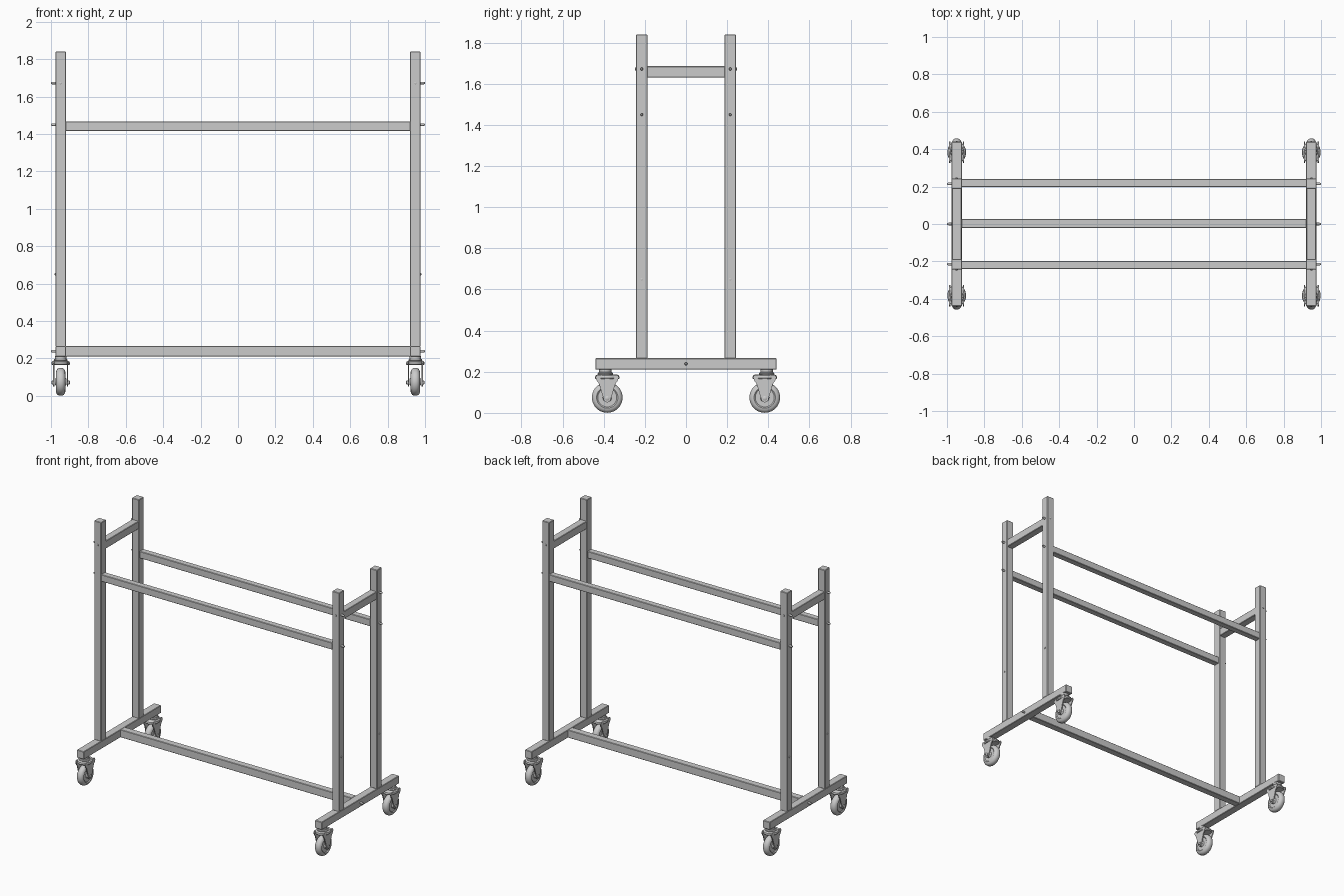
import bpy, bmesh, math
from mathutils import Matrix, Vector

if "Cube" in bpy.data.objects:
    bpy.data.objects.remove(bpy.data.objects["Cube"])

POST_X, POST_Y, T = 0.948, 0.215, 0.056


def finish(name, bm, smooth=False):
    bmesh.ops.recalc_face_normals(bm, faces=bm.faces)
    me = bpy.data.meshes.new(name)
    bm.to_mesh(me)
    bm.free()
    ob = bpy.data.objects.new(name, me)
    bpy.context.collection.objects.link(ob)
    if smooth:
        bpy.ops.object.select_all(action='DESELECT')
        ob.select_set(True)
        bpy.context.view_layer.objects.active = ob
        bpy.ops.object.shade_smooth_by_angle(angle=math.radians(35))
    return ob


def tube(name, center, size, bevel=0.003):
    bm = bmesh.new()
    bmesh.ops.create_cube(bm, size=1, matrix=Matrix.Translation(center) @ Matrix.Diagonal((*size, 1)))
    bmesh.ops.bevel(bm, geom=bm.edges[:], offset=bevel, segments=1, affect='EDGES')
    return finish(name, bm)


def lathe(name, profile, center, axis, steps=32, scale=(1, 1, 1)):
    """Revolve (radius, height) points about the given axis."""
    bm = bmesh.new()
    vs = [bm.verts.new((r, 0, h)) for r, h in profile]
    es = [bm.edges.new(p) for p in zip(vs, vs[1:])]
    bmesh.ops.spin(bm, geom=vs + es, cent=(0, 0, 0), axis=(0, 0, 1), angle=2 * math.pi, steps=steps)
    bmesh.ops.remove_doubles(bm, verts=bm.verts, dist=1e-5)
    rot = Vector((0, 0, 1)).rotation_difference(Vector(axis)).to_matrix().to_4x4()
    bm.transform(Matrix.Translation(center) @ rot @ Matrix.Diagonal((*scale, 1)))
    return finish(name, bm, True)


def bolt(name, center, axis, length, r=0.007):
    h = length
    lathe(name, [(0, -0.005), (r, -0.005), (r, h * 0.7), (r * 0.6, h), (0, h)], center, axis, 12)


def plate(name, outline, x0, x1, y, sy):
    """Side plate: y-z outline extruded along x."""
    bm = bmesh.new()
    f = bm.faces.new([bm.verts.new((x0, y + sy * a, z)) for a, z in outline])
    ext = bmesh.ops.extrude_face_region(bm, geom=[f])
    moved = [v for v in ext['geom'] if isinstance(v, bmesh.types.BMVert)]
    bmesh.ops.translate(bm, verts=moved, vec=(x1 - x0, 0, 0))
    return finish(name, bm, True)


def caster(x, sy):
    wy, sw, wz = sy * 0.383, sy * 0.392, 0.075
    # wheel with rounded tread and recessed hub
    half = [(0.018, 0.030), (0.022, 0.020), (0.046, 0.020), (0.052, 0.025),
            (0.062, 0.023), (0.070, 0.016), (0.0745, 0.007)]
    prof = [(0, 0.030)] + half + [(r, -h) for r, h in reversed(half)] + [(0, -0.030)]
    lathe("caster_wheel", prof, (x, wy, wz), (1, 0, 0), 40)
    # fork legs, tapering down to the axle
    tip = [(0.018 * math.cos(a), wz - 0.018 * math.sin(a) - 0.006)
           for a in [math.pi * i / 8 for i in range(9)]]
    outline = [(-0.050, 0.185), (0.050, 0.185), (0.057, 0.172), (0.050, 0.155), (0.040, 0.142)]
    outline += tip + [(-0.040, 0.142), (-0.050, 0.155), (-0.057, 0.172)]
    for s in (-1, 1):
        plate("caster_fork_leg", outline, x + s * 0.033, x + s * 0.040, wy, sy)
        bolt("caster_axle_nut", (x + s * 0.040, wy, wz - 0.004), (s, 0, 0), 0.009, 0.011)
    # crown, bearing and stem under the foot
    lathe("caster_crown", [(0, 0.164), (0.046, 0.164), (0.050, 0.170), (0.048, 0.181), (0.040, 0.187), (0, 0.187)],
          (x, wy, 0), (0, 0, 1), 32, (1, 1.2, 1))
    lathe("caster_bearing", [(0, 0.185), (0.035, 0.185), (0.038, 0.191), (0.034, 0.197), (0.030, 0.198),
                             (0.030, 0.212), (0, 0.212)], (x, sw, 0), (0, 0, 1))


# end frames, with feet, posts, crossbars, bolts and casters
for sx in (-1, 1):
    x = sx * POST_X
    face = x + sx * T / 2
    tube("foot", (x, 0, 0.238), (T, 0.88, T))
    tube("top_crossbar", (x, 0, 1.658), (T - 0.004, 2 * POST_Y - T + 0.004, T))
    bolt("foot_bolt", (face, 0, 0.238), (sx, 0, 0), 0.023)
    for sy in (-1, 1):
        y = sy * POST_Y
        tube("post", (x, y, 1.052), (T, T, 1.576))
        bolt("rail_bolt", (face, y, 1.450), (sx, 0, 0), 0.023)
        bolt("upper_bolt", (face, y, 1.672), (sx, 0, 0), 0.023)
        bolt("lower_bolt", (face, y, 0.650), (sx, 0, 0), 0.004)
        bolt("crossbar_bolt", (x, sy * (POST_Y + T / 2), 1.672), (0, sy, 0), 0.005)
        caster(x, sy)

# long rails joining the frames
L = 2 * POST_X - T + 0.004
tube("bottom_beam", (0, 0.003, 0.238), (L, 0.05, T))
for sy in (-1, 1):
    tube("hanging_rail", (0, sy * 0.219, 1.441), (L, 0.045, 0.05))
